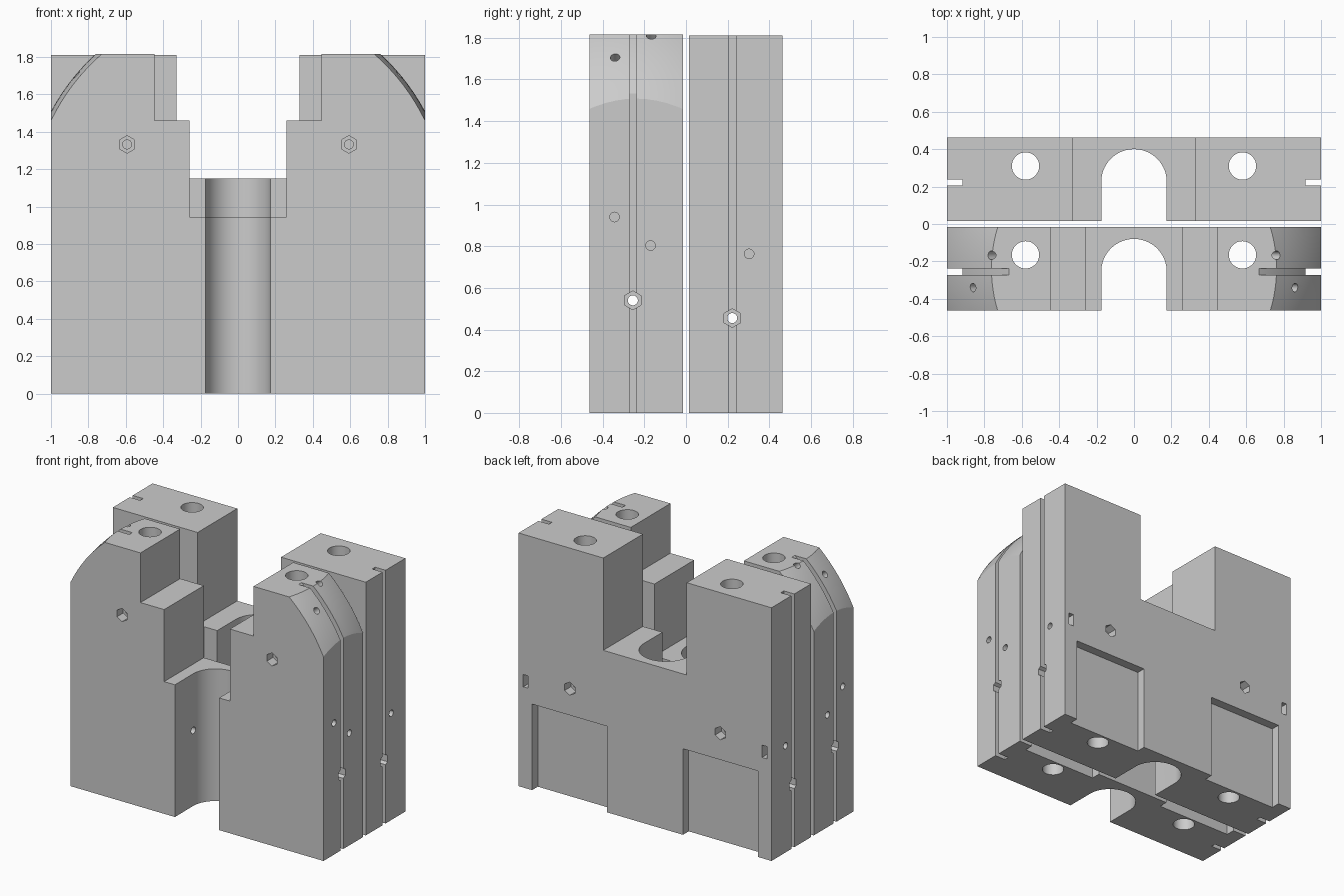
import bpy, bmesh, math
from mathutils import Vector

if "Cube" in bpy.data.objects:
    bpy.data.objects.remove(bpy.data.objects["Cube"], do_unlink=True)

grey = bpy.data.materials.new("plain grey")
grey.use_nodes = True
grey.diffuse_color = (0.6, 0.6, 0.6, 1)
grey.node_tree.nodes["Principled BSDF"].inputs["Base Color"].default_value = (0.6, 0.6, 0.6, 1)


def finish(bm, name):
    bmesh.ops.recalc_face_normals(bm, faces=bm.faces)
    mesh = bpy.data.meshes.new(name)
    bm.to_mesh(mesh)
    bm.free()
    mesh.materials.append(grey)
    ob = bpy.data.objects.new(name, mesh)
    bpy.context.collection.objects.link(ob)
    return ob


def prism(name, points, offset):
    """Closed outline of 3D points extruded along an offset."""
    bm = bmesh.new()
    face = bm.faces.new([bm.verts.new(p) for p in points])
    ext = bmesh.ops.extrude_face_region(bm, geom=[face])
    bmesh.ops.translate(bm, vec=offset,
                        verts=[g for g in ext["geom"] if isinstance(g, bmesh.types.BMVert)])
    return finish(bm, name)


def box(x0, x1, y0, y1, z0, z1):
    return prism("cutter", [(x0, y0, z0), (x1, y0, z0), (x1, y1, z0), (x0, y1, z0)],
                 (0, 0, z1 - z0))


def rod(start, end, radius, sides=32):
    a, b = Vector(start), Vector(end)
    bm = bmesh.new()
    bmesh.ops.create_cone(bm, cap_ends=True, segments=sides, radius1=radius,
                          radius2=radius, depth=(b - a).length)
    rot = (b - a).to_track_quat('Z', 'Y').to_matrix()
    bmesh.ops.rotate(bm, verts=bm.verts, matrix=rot)
    bmesh.ops.translate(bm, verts=bm.verts, vec=(a + b) / 2)
    return finish(bm, "cutter")


def ball(center, radius):
    bm = bmesh.new()
    bmesh.ops.create_uvsphere(bm, u_segments=128, v_segments=64, radius=radius)
    bmesh.ops.translate(bm, verts=bm.verts, vec=center)
    return finish(bm, "cutter")


def cut(target, *cutters):
    for c in cutters:
        c.hide_render = True
        mod = target.modifiers.new("cut", 'BOOLEAN')
        mod.operation, mod.solver, mod.object = 'DIFFERENCE', 'EXACT', c
        deps = bpy.context.evaluated_depsgraph_get()
        mesh = bpy.data.meshes.new_from_object(target.evaluated_get(deps))
        target.modifiers.clear()
        target.data = mesh
        bpy.data.objects.remove(c, do_unlink=True)
    return target


def block(name, half_outline, y0, y1):
    """Stepped profile mirrored in x and extruded through its thickness."""
    outline = half_outline + [(-x, z) for x, z in reversed(half_outline)]
    return prism(name, [(x, y0, z) for x, z in outline], (0, y1 - y0, 0))


def channel(center_y, toward):
    """Round-ended vertical channel, open at one face."""
    r, end = 0.175, center_y + toward * 0.5
    arc = [(r * math.cos(math.pi * i / 48), center_y - toward * r * math.sin(math.pi * i / 48), -0.1)
           for i in range(49)]
    return prism("cutter", arc + [(-r, end, -0.1), (r, end, -0.1)], (0, 0, 2.2))


def hex_bolt_y(x, z, face, inward, far):
    """Hex nut pocket and bolt hole along y."""
    return (rod((x, face - inward * 0.1, z), (x, face + inward * 0.07, z), 0.047, 6),
            rod((x, face, z), (x, far, z), 0.024))


def shared_cuts(ob, hole_y, slot_y, bolt_z, pocket_face, pocket_dir):
    """Cuts found on both blocks, on each side."""
    for s in (-1, 1):
        cut(ob,
            rod((s * 0.58, hole_y, -0.1), (s * 0.58, hole_y, 2), 0.073, 48),
            box(s * 0.917, s * 1.1, slot_y - 0.017, slot_y + 0.017, -0.1, 2),
            rod((s * 0.87, slot_y, bolt_z), (s * 1.1, slot_y, bolt_z), 0.045, 6),
            box(s * 0.3, s * 0.893, pocket_face - 0.065 * pocket_dir,
                pocket_face + 0.1 * pocket_dir, -0.1, 0.615))
    cut(ob, rod((-1.1, slot_y, bolt_z), (1.1, slot_y, bolt_z), 0.024))


# Front block
front = block("front_block",
              [(1, 0), (1, 1.815), (0.447, 1.815), (0.447, 1.46), (0.26, 1.46), (0.26, 0.945)],
              -0.463, -0.015)
cut(front, channel(-0.255, -1))
core, core_r = (0, -0.24, 0.978), 1.132
for s in (-1, 1):
    # Rounded shoulder and the slot that follows it
    shoulder = cut(box(s * 0.6, s * 1.2, -0.6, 0.1, 1.3, 2), ball(core, core_r))
    groove = cut(box(s * 0.6, s * 1.2, -0.272, -0.238, 1.3, 2), ball(core, core_r - 0.06))
    cut(front, shoulder, groove)
    # Small holes in the shoulder and the side
    for x, y, z in ((0.86, -0.34, 1.705), (0.755, -0.167, 1.80)):
        d = (Vector((x, 0, z)) - Vector((0, 0, core[2]))).normalized()
        p = Vector((x, y, z))
        a, b = p - d * 0.2, p + d * 0.1
        cut(front, rod((s * a.x, a.y, a.z), (s * b.x, b.y, b.z), 0.023))
    for y, z in ((-0.343, 0.94), (-0.17, 0.803)):
        cut(front, rod((s * 0.8, y, z), (s * 1.1, y, z), 0.023))
    cut(front, *hex_bolt_y(s * 0.593, 1.332, -0.463, 1, 0.05))
shared_cuts(front, -0.165, -0.255, 0.54, -0.015, 1)

# Back block
back = block("back_block", [(1, 0), (1, 1.81), (0.33, 1.81), (0.33, 1.15)], 0.015, 0.463)
cut(back, channel(0.225, -1))
for s in (-1, 1):
    # Side hole, its nut slot and the rear bolt
    cut(back,
        rod((s * 0.8, 0.303, 0.763), (s * 1.1, 0.303, 0.763), 0.023),
        box(s * 0.925, s * 0.963, 0.26, 0.6, 0.72, 0.808),
        *hex_bolt_y(s * 0.595, 0.805, 0.463, -1, -0.05))
shared_cuts(back, 0.31, 0.222, 0.455, 0.463, 1)

# Smooth curved walls, crisp edges
bpy.ops.object.select_all(action='DESELECT')
for ob in (front, back):
    ob.select_set(True)
bpy.context.view_layer.objects.active = front
bpy.ops.object.shade_smooth_by_angle(angle=math.radians(25))
